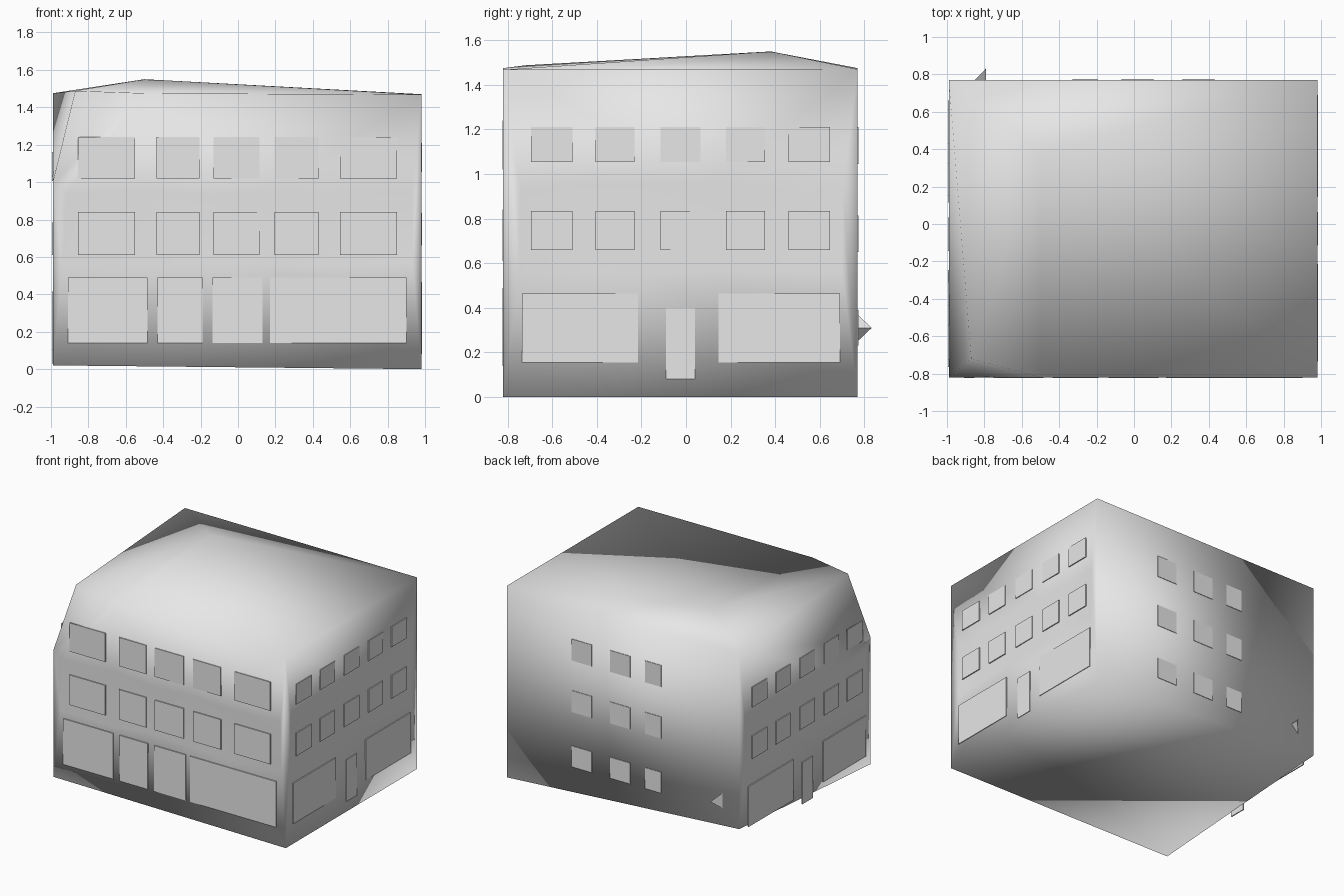
import bpy, bmesh, random
from mathutils import Vector
from mathutils.geometry import delaunay_2d_cdt

if "Cube" in bpy.data.objects:
    bpy.data.objects.remove(bpy.data.objects["Cube"])

random.seed(4)
X0, X1, Y0, Y1 = -0.99, 0.98, -0.82, 0.77

grey = bpy.data.materials.new("light grey")
grey.diffuse_color = (0.8, 0.8, 0.8, 1)
grey.use_nodes = True
grey.node_tree.nodes["Principled BSDF"].inputs["Base Color"].default_value = grey.diffuse_color


def finish(name, bm, smooth):
    bmesh.ops.remove_doubles(bm, verts=bm.verts, dist=0.0005)
    bmesh.ops.recalc_face_normals(bm, faces=bm.faces)
    me = bpy.data.meshes.new(name)
    bm.to_mesh(me)
    bm.free()
    me.polygons.foreach_set("use_smooth", [smooth] * len(me.polygons))
    me.materials.append(grey)
    ob = bpy.data.objects.new(name, me)
    bpy.context.collection.objects.link(ob)
    return ob


# Each wall maps (along, height, outward offset) to a 3D point
def front(u, z, o=0): return Vector((u, Y0 - o, z))
def right(u, z, o=0): return Vector((X1 + o, u, z))
def left(u, z, o=0): return Vector((X0 - o, u, z))
def back(u, z, o=0): return Vector((u, Y1 + o, z))


def add_face(bm, pts):
    bm.faces.new([bm.verts.new(p) for p in pts])


def dented_wall(bm, wall, corners, columns, rows):
    """Triangulate a wall through slightly sunken points between the windows."""
    pts = [(u, z, 0) for u, z in corners]
    for z in rows:
        for u in columns:
            pts.append((u + random.uniform(-.015, .015), z + random.uniform(-.02, .02),
                        -random.uniform(.001, .012)))
    res = delaunay_2d_cdt([Vector(p[:2]) for p in pts], [], [], 0, 1e-5)
    for f in res[2]:
        add_face(bm, [wall(*pts[res[3][i][0]]) for i in f])


# Building shell: one smooth-shaded box with a low peak and a cut front left corner
fl0, fr0, br0, bl0 = (front(X0, .02), front(X1, 0), back(X1, 0), back(X0, .13))
fl1, cut = front(X0, 1.0), front(-.5, 1.475)
fr1, br1, bl1 = front(X1, 1.468), back(X1, 1.47), back(X0, 1.475)
tip, peak = Vector((-.87, -.72, 1.488)), Vector((-.5, .38, 1.55))

bm = bmesh.new()
dented_wall(bm, front, [(X0, .02), (X1, 0), (X1, 1.468), (-.5, 1.475), (X0, 1.0)],
            [-.93, -.48, -.17, .15, .48, .92], [.56, .95])
dented_wall(bm, right, [(Y0, 0), (Y1, 0), (Y1, 1.47), (Y0, 1.468)],
            [-.76, -.46, -.17, .12, .41, .7], [.56, .95])
dented_wall(bm, left, [(Y0, .02), (Y1, .13), (Y1, 1.475), (Y0, 1.0)],
            [-.76, -.46, -.17, .12, .41, .7], [.53, .9])
add_face(bm, [br0, bl0, bl1, br1])
for tri in ([fl1, cut, tip], [fl1, tip, bl1], [fl0, bl0, fr0], [fr0, bl0, br0]):
    add_face(bm, tri)
rim = [tip, cut, fr1, br1, bl1]
for a, b in zip(rim, rim[1:] + rim[:1]):
    add_face(bm, [a, b, peak])
finish("building_shell", bm, True)


# Flat window and door plates
def plates(name, wall, rects, du=0, dz=0):
    bm = bmesh.new()
    for u0, u1, z0, z1 in rects:
        ring = [(u0 + du, z0 + dz), (u1 + du, z0 + dz), (u1 + du, z1 + dz), (u0 + du, z1 + dz)]
        inner = [bm.verts.new(wall(u, z, -.004)) for u, z in ring]
        outer = [bm.verts.new(wall(u, z, .004)) for u, z in ring]
        bm.faces.new(inner)
        bm.faces.new(outer)
        for i in range(4):
            j = (i + 1) % 4
            bm.faces.new([inner[i], inner[j], outer[j], outer[i]])
    finish(name, bm, False)


def grid(columns, rows):
    return [(*c, *r) for r in rows for c in columns]


plates("front_windows", front, grid(
    [(-.855, -.55), (-.435, -.205), (-.13, .115), (.195, .43), (.545, .85)],
    [(1.02, 1.24), (.61, .84)]))
plates("front_shop_windows", front, grid(
    [(-.91, -.485), (-.43, -.19), (-.135, .13), (.17, .9)], [(.14, .49)]))

side_windows = grid(
    [(-.695, -.51), (-.405, -.23), (-.115, .065), (.18, .355), (.46, .645)],
    [(1.055, 1.21), (.66, .835)])
side_shop = grid([(-.735, -.215), (.145, .69)], [(.155, .465)])
side_door = [(-.09, .04, .08, .40)]
for side, wall, du, dz in (("right", right, 0, 0), ("left", left, -.03, -.05)):
    plates(side + "_windows", wall, side_windows, du, dz)
    plates(side + "_shop_windows", wall, side_shop, du, dz)
    plates(side + "_door", wall, side_door, du, dz)

plates("back_windows", back, grid(
    [(.26, .43), (-.067, .104), (-.33, -.195)],
    [(1.045, 1.21), (.65, .815), (.23, .39)]))

# Small pointed bracket on the back wall
bm = bmesh.new()
a, b, c, d = [bm.verts.new(p) for p in (
    (-.85, Y1, .37), (-.85, Y1, .25), (-.79, .833, .31), (-.79, Y1, .31))]
for f in ((a, b, c), (a, c, d), (b, d, c), (a, d, b)):
    bm.faces.new(f)
finish("back_bracket", bm, False)
